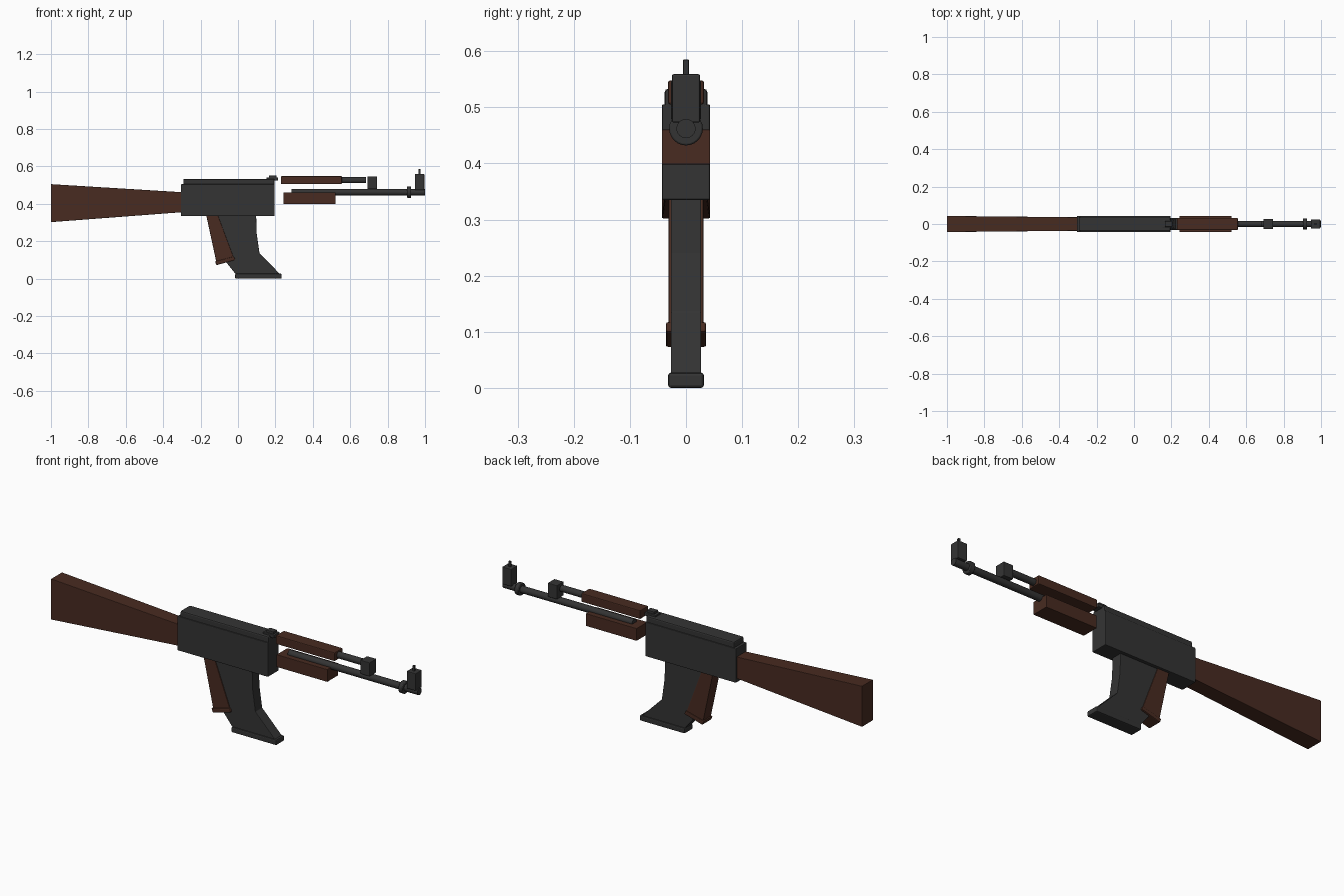
import bpy, bmesh, math
from mathutils import Matrix, Vector

cube = bpy.data.objects.get("Cube")
if cube:
    bpy.data.objects.remove(cube, do_unlink=True)


def material(name, rgb):
    mat = bpy.data.materials.new(name)
    mat.use_nodes = True
    mat.diffuse_color = (*rgb, 1)
    mat.node_tree.nodes["Principled BSDF"].inputs["Base Color"].default_value = (*rgb, 1)
    return mat


METAL = material("dark_metal", (0.034, 0.034, 0.034))
WOOD = material("brown_wood", (0.065, 0.024, 0.015))


def finish(name, bm, mat, bevel=0):
    bmesh.ops.recalc_face_normals(bm, faces=bm.faces)
    mesh = bpy.data.meshes.new(name)
    bm.to_mesh(mesh)
    bm.free()
    mesh.materials.append(mat)
    obj = bpy.data.objects.new(name, mesh)
    bpy.context.collection.objects.link(obj)
    if bevel:
        mod = obj.modifiers.new("Bevel", "BEVEL")
        mod.width = bevel
        mod.segments = 2
        mod.limit_method = "ANGLE"
    return obj


def slab(name, profile, half, mat, bevel=0.003):
    """Side profile of (x, z) points, thickened evenly along y."""
    bm = bmesh.new()
    face = bm.faces.new([bm.verts.new((x, -half, z)) for x, z in profile])
    out = bmesh.ops.extrude_face_region(bm, geom=[face])
    verts = [v for v in out["geom"] if isinstance(v, bmesh.types.BMVert)]
    bmesh.ops.translate(bm, verts=verts, vec=(0, 2 * half, 0))
    return finish(name, bm, mat, bevel)


def box(name, x0, x1, z0, z1, half, mat, bevel=0.003):
    return slab(name, [(x0, z0), (x1, z0), (x1, z1), (x0, z1)], half, mat, bevel)


def rod(name, x0, x1, z, radius, mat, bevel=0):
    """Cylinder lying along x."""
    bm = bmesh.new()
    bmesh.ops.create_cone(bm, cap_ends=True, segments=24, radius1=radius,
                          radius2=radius, depth=x1 - x0,
                          matrix=Matrix.Translation(((x0 + x1) / 2, 0, z))
                          @ Matrix.Rotation(math.pi / 2, 4, "Y"))
    obj = finish(name, bm, mat, bevel)
    bpy.ops.object.select_all(action="DESELECT")
    obj.select_set(True)
    bpy.context.view_layer.objects.active = obj
    bpy.ops.object.shade_smooth_by_angle(angle=math.radians(40))
    return obj


# Receiver and its cover
box("receiver", -0.305, 0.195, 0.335, 0.505, 0.043, METAL)
box("top_cover", -0.292, 0.195, 0.49, 0.533, 0.038, METAL, 0.006)

# Tapered stock, narrower where it meets the receiver
stock = slab("stock", [(-1, 0.302), (-0.3, 0.355), (-0.3, 0.462), (-1, 0.505)],
             0.043, WOOD, 0.002)
for v in stock.data.vertices:
    if v.co.x > -0.5:
        v.co.y *= 0.84

# Slanted grip and its flared foot
slab("grip", [(-0.17, 0.34), (-0.108, 0.34), (-0.022, 0.11), (-0.115, 0.085)], 0.031, WOOD)
slab("grip_foot", [(-0.123, 0.092), (-0.115, 0.072), (-0.014, 0.1), (-0.022, 0.118)],
     0.036, WOOD, 0.004)

# Swept magazine and floor plate
slab("magazine", [(-0.11, 0.34), (-0.08, 0.2), (-0.065, 0.09), (-0.012, 0.024),
                  (0.225, 0.024), (0.115, 0.135), (0.1, 0.24), (0.097, 0.34)],
     0.027, METAL, 0.002)
box("magazine_base", -0.015, 0.233, 0, 0.027, 0.032, METAL, 0.005)

# Handguards
box("lower_handguard", 0.242, 0.522, 0.398, 0.46, 0.043, WOOD, 0.002)
box("upper_handguard", 0.23, 0.555, 0.505, 0.548, 0.032, WOOD, 0.004)

# Barrel, muzzle ring and gas system
rod("barrel", 0.285, 0.98, 0.462, 0.017, METAL)
rod("muzzle_ring", 0.903, 0.926, 0.462, 0.03, METAL, 0.003)
rod("gas_tube", 0.54, 0.685, 0.526, 0.016, METAL)
box("gas_block", 0.692, 0.744, 0.478, 0.547, 0.027, METAL)

# Sights
box("rear_sight_base", 0.152, 0.215, 0.524, 0.541, 0.022, METAL)
box("rear_sight_leaf", 0.165, 0.205, 0.535, 0.552, 0.015, METAL, 0.002)
box("front_sight_block", 0.946, 0.996, 0.473, 0.559, 0.025, METAL)
box("front_sight_post", 0.965, 0.976, 0.55, 0.585, 0.005, METAL, 0.001)
for part in ("stock", "receiver"):
    bpy.data.objects[part].data.update()
# Muzzle cap reaching the full length
rod("muzzle_tip", 0.97, 1.0, 0.462, 0.017, METAL)
